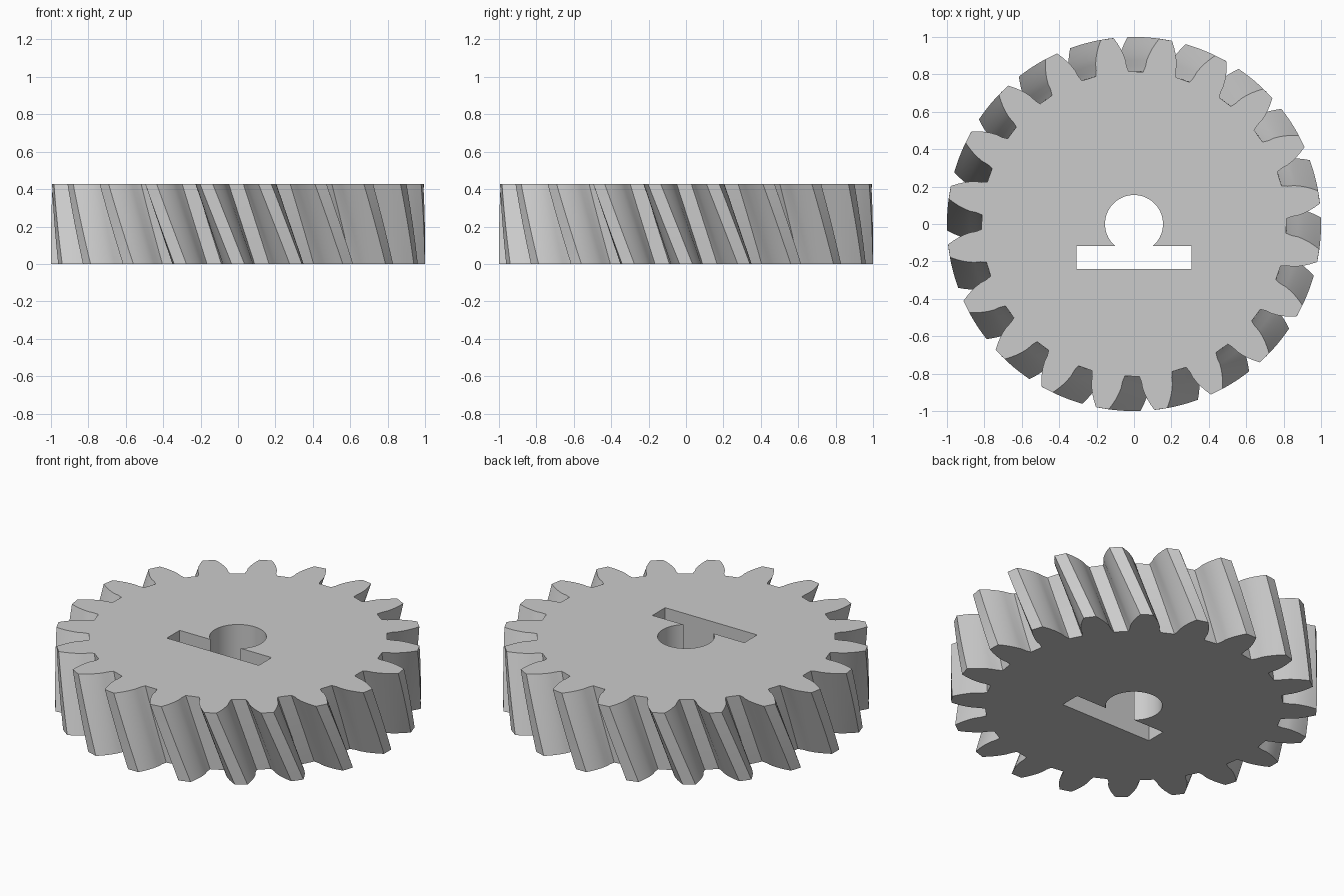
import bpy
import bmesh
from math import acos, asin, cos, pi, radians, sin, tan

TEETH = 20
HEIGHT = 0.428
TIP_R, PITCH_R, ROOT_R = 1.0, 0.909, 0.815
TWIST = radians(-9.75)      # turn of the teeth from bottom to top
LEVELS = 10
BORE_R = 0.155
SLOT_X, SLOT_TOP, SLOT_LOW = 0.307, -0.118, -0.24

cube = bpy.data.objects.get("Cube")
if cube:
    bpy.data.objects.remove(cube, do_unlink=True)

steel = bpy.data.materials.new("light_grey_metal")
steel.use_nodes = True
grey = (0.6, 0.6, 0.6, 1)
steel.diffuse_color = grey
steel.node_tree.nodes["Principled BSDF"].inputs["Base Color"].default_value = grey


def polar(r, a):
    return r * cos(a), r * sin(a)


def half_angle(r):
    """Half the angular width of an involute tooth at radius r."""
    def inv(a):
        return tan(a) - a
    pressure = radians(20)
    base = PITCH_R * cos(pressure)
    half = pi / TEETH / 2 + inv(pressure)
    if r >= base:
        return half - inv(acos(base / r)) + 0.003
    return half + (base - r) * 0.4      # flared foot below the base circle


def gear_outline():
    steps = 6
    radii = [ROOT_R + (TIP_R - ROOT_R) * i / steps for i in range(steps + 1)]
    points = []
    for k in range(TEETH):
        mid = 2 * pi * k / TEETH
        points += [polar(r, mid - half_angle(r)) for r in radii]
        points += [polar(r, mid + half_angle(r)) for r in reversed(radii)]
    return points


def bore_outline():
    # Round bore opening into a wide slot
    start = asin(SLOT_TOP / BORE_R)
    sweep = pi - 2 * start
    n = 48
    arc = [polar(BORE_R, start + sweep * i / n) for i in range(n + 1)]
    return arc + [(-SLOT_X, SLOT_TOP), (-SLOT_X, SLOT_LOW),
                  (SLOT_X, SLOT_LOW), (SLOT_X, SLOT_TOP)]


def add_ring(bm, outline, z, turn=0.0):
    c, s = cos(turn), sin(turn)
    return [bm.verts.new((x * c - y * s, x * s + y * c, z)) for x, y in outline]


def bridge(bm, low, high):
    n = len(low)
    for i in range(n):
        j = (i + 1) % n
        bm.faces.new((low[i], low[j], high[j], high[i]))


bm = bmesh.new()

# Helical toothed rim
rim = [add_ring(bm, gear_outline(), HEIGHT * i / LEVELS, TWIST * i / LEVELS)
       for i in range(LEVELS + 1)]
for low, high in zip(rim, rim[1:]):
    bridge(bm, low, high)

# Straight walls of the bore and slot
bore = [add_ring(bm, bore_outline(), z) for z in (0, HEIGHT)]
bridge(bm, bore[0], bore[1])

# Flat end faces around the bore
for outer, inner in ((rim[0], bore[0]), (rim[-1], bore[1])):
    edges = [bm.edges.get((ring[i - 1], ring[i]))
             for ring in (outer, inner) for i in range(len(ring))]
    bmesh.ops.triangle_fill(bm, edges=edges, use_beauty=True)

bmesh.ops.recalc_face_normals(bm, faces=bm.faces[:])
mesh = bpy.data.meshes.new("helical_gear")
bm.to_mesh(mesh)
bm.free()
mesh.materials.append(steel)

gear = bpy.data.objects.new("helical_gear", mesh)
bpy.context.collection.objects.link(gear)
for obj in bpy.context.selected_objects:
    obj.select_set(False)
gear.select_set(True)
bpy.context.view_layer.objects.active = gear
bpy.ops.object.shade_smooth_by_angle(angle=radians(30))
